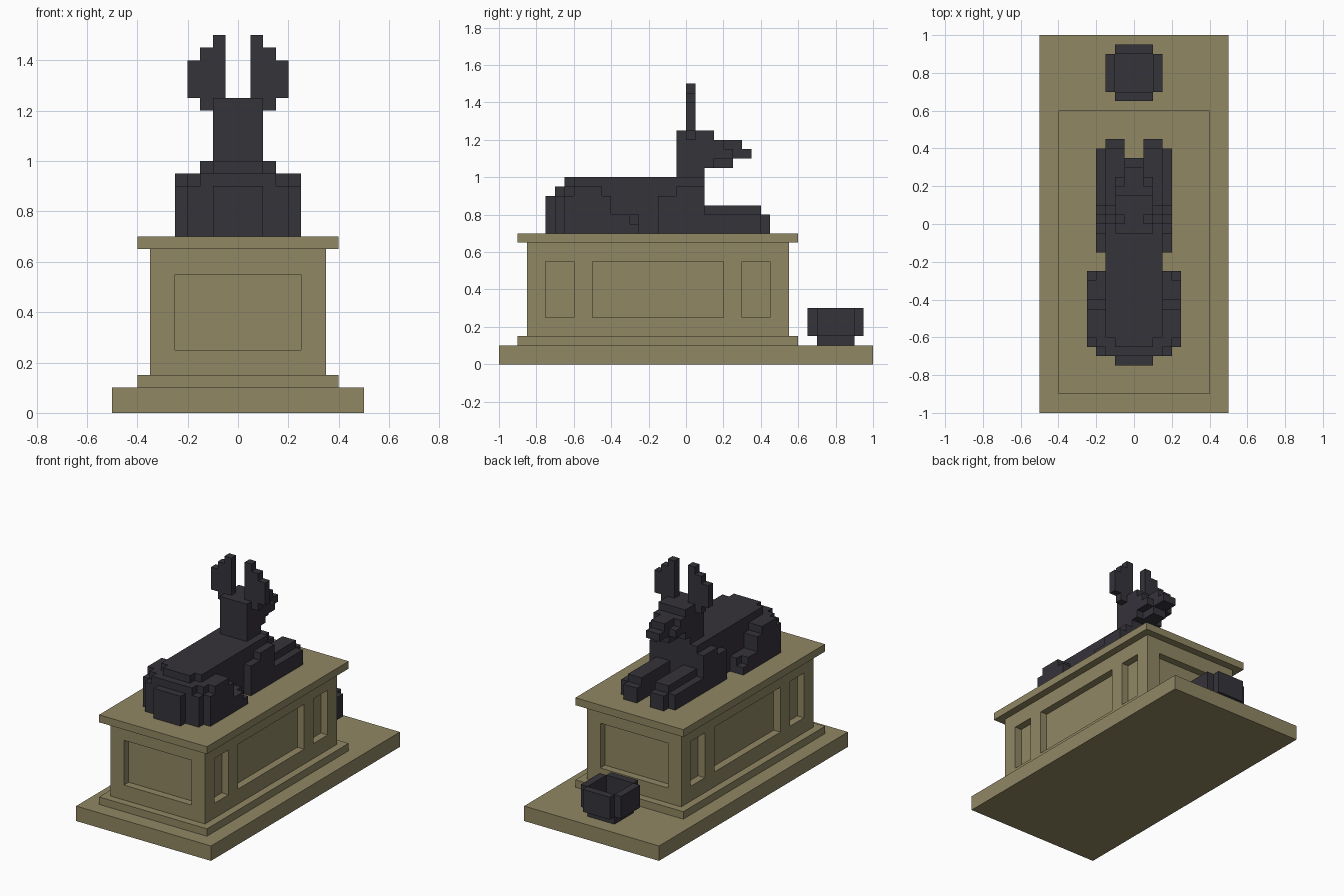
import bpy
import bmesh
from mathutils import Vector

if "Cube" in bpy.data.objects:
    bpy.data.objects.remove(bpy.data.objects["Cube"], do_unlink=True)


def make_material(name, rgb):
    mat = bpy.data.materials.new(name)
    mat.use_nodes = True
    color = (*rgb, 1.0)
    mat.diffuse_color = color
    bsdf = next(n for n in mat.node_tree.nodes if n.type == 'BSDF_PRINCIPLED')
    bsdf.inputs["Base Color"].default_value = color
    bsdf.inputs["Roughness"].default_value = 0.9
    return mat


SAND = make_material("sandstone", (0.283, 0.242, 0.127))
DARK = make_material("dark stone", (0.036, 0.033, 0.042))


def blocks(name, mat, boxes, mirror=False):
    """One object from boxes (x0, x1, y0, y1, z0, z1), optionally mirrored in x."""
    bm = bmesh.new()
    for x0, x1, y0, y1, z0, z1 in boxes:
        spans = [(x0, x1), (-x1, -x0)] if mirror else [(x0, x1)]
        for a, b in spans:
            cube = bmesh.ops.create_cube(bm, size=1.0)["verts"]
            size = Vector((b - a, y1 - y0, z1 - z0))
            mid = Vector((a + b, y0 + y1, z0 + z1)) / 2
            for v in cube:
                v.co = Vector(c * s for c, s in zip(v.co, size)) + mid
    mesh = bpy.data.meshes.new(name)
    bm.to_mesh(mesh)
    bm.free()
    mesh.materials.append(mat)
    obj = bpy.data.objects.new(name, mesh)
    bpy.context.collection.objects.link(obj)
    return obj


# Pedestal slabs
blocks("ground_slab", SAND, [(-.5, .5, -1, 1, 0, .1)])
blocks("pedestal_step", SAND, [(-.4, .4, -.9, .6, .1, .15)])
blocks("pedestal_top", SAND, [(-.4, .4, -.9, .6, .65, .7)])
body = blocks("pedestal_body", SAND, [(-.35, .35, -.85, .55, .15, .65)])

# Recessed panels on all four sides, cut 0.05 deep
side_panels = [(.3, .4, y0, y1, .25, .55)
               for y0, y1 in ((-.75, -.6), (-.5, .2), (.3, .45))]
end_panels = [(-.25, .25, -.9, -.8, .25, .55), (-.25, .25, .5, .6, .25, .55)]
cutters = [blocks("side_panel_cutter", SAND, side_panels, mirror=True),
           blocks("end_panel_cutter", SAND, end_panels)]
for cutter in cutters:
    cutter.hide_render = True
    mod = body.modifiers.new("panels", 'BOOLEAN')
    mod.operation = 'DIFFERENCE'
    mod.solver = 'EXACT'
    mod.object = cutter
    bpy.context.view_layer.objects.active = body
    bpy.ops.object.modifier_apply(modifier=mod.name)
    bpy.data.objects.remove(cutter, do_unlink=True)

# Torso and stepped rump
blocks("torso", DARK, [
    (-.15, .15, -.6, .1, .7, 1),
    (-.1, .1, -.65, -.6, .95, 1),
    (-.15, .15, -.65, -.6, .7, .95)])
blocks("rump", DARK, [
    (-.2, .2, -.7, -.65, .7, .9),
    (-.15, .15, -.7, -.65, .9, .95),
    (-.1, .1, -.75, -.7, .7, .9)])

# Hind legs: thigh, then foot
blocks("hind_legs", DARK, [
    (.15, .25, -.65, -.4, .7, .9),
    (.15, .25, -.6, -.45, .9, .95),
    (.15, .2, -.65, -.6, .9, .95),
    (.15, .25, -.4, -.3, .7, .8),
    (.15, .2, -.3, -.25, .7, .8),
    (.2, .25, -.3, -.25, .7, .75)], mirror=True)

# Front legs: shoulder, forearm, paw
blocks("front_legs", DARK, [
    (.15, .2, -.15, .1, .7, .9),
    (.15, .2, -.05, .1, .9, .95),
    (.05, .15, .1, .4, .7, .85),
    (.15, .2, .1, .4, .7, .8),
    (.05, .15, .4, .45, .7, .8)], mirror=True)

# Neck and head
blocks("neck", DARK, [(-.1, .1, -.05, .1, 1, 1.05)])
blocks("head", DARK, [(-.1, .1, -.05, .15, 1.05, 1.25)])
blocks("muzzle", DARK, [
    (-.05, .05, .15, .3, 1.15, 1.2),
    (-.05, .05, .15, .35, 1.1, 1.15),
    (-.05, .05, .15, .25, 1.05, 1.1)])
blocks("cheeks", DARK, [
    (.05, .1, .15, .25, 1.1, 1.15),
    (.05, .1, .15, .2, 1.15, 1.2)], mirror=True)

# Tall stepped ears
blocks("ears", DARK, [
    (.05, .1, 0, .05, 1.2, 1.5),
    (.1, .15, 0, .05, 1.2, 1.45),
    (.15, .2, 0, .05, 1.25, 1.4)], mirror=True)

# Open offering bowl
blocks("bowl_base", DARK, [(-.1, .1, .7, .9, .1, .17)])
blocks("bowl_side_walls", DARK, [(.1, .15, .7, .9, .15, .3)], mirror=True)
blocks("bowl_end_walls", DARK, [
    (-.1, .1, .65, .7, .15, .3),
    (-.1, .1, .9, .95, .15, .3)])
